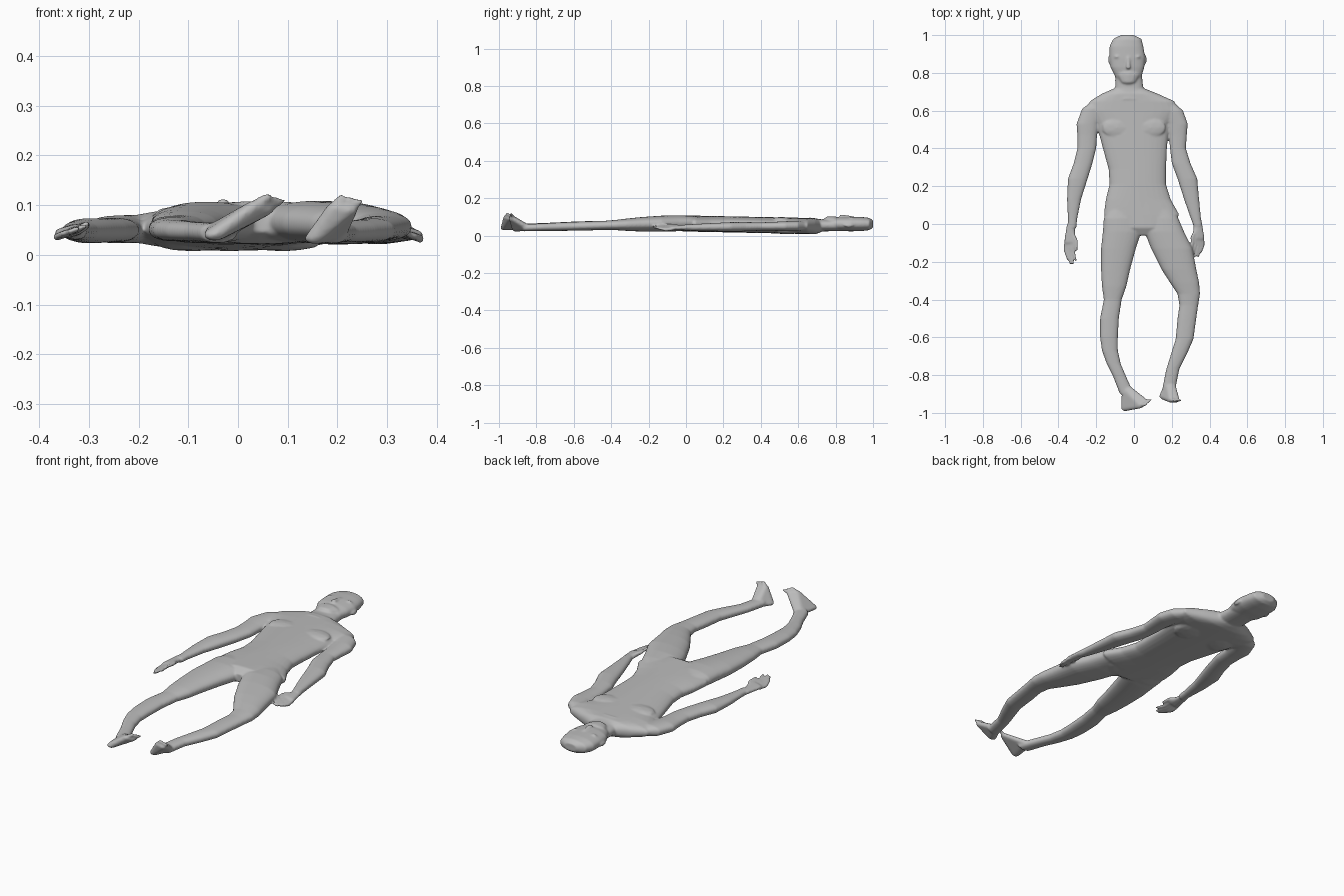
import bpy, bmesh, math
from mathutils import Vector

default = bpy.data.objects.get("Cube")
if default:
    bpy.data.objects.remove(default, do_unlink=True)

skin = bpy.data.materials.new("plain grey")
skin.use_nodes = True
GREY = (0.5, 0.5, 0.5, 1)
skin.diffuse_color = GREY
skin.node_tree.nodes["Principled BSDF"].inputs["Base Color"].default_value = GREY

body_mesh = bmesh.new()
SIDES = 28
FLATNESS = .33
THICKEST = .043


def half_depth(half_width):
    """Every slice is flattened; wide slices share one greatest thickness."""
    return min(THICKEST, .008 + FLATNESS * half_width)


def soft(value):
    return math.copysign(abs(value) ** .88, value)


def loft(start_height, end_height, slices):
    """Skin rounded slices given as (y, right edge, left edge), with the
    middle height running evenly from the first slice to the last."""
    first, last = slices[0][0], slices[-1][0]
    rings = []
    for y, right, left in slices:
        travelled = (y - first) / (last - first)
        height = start_height + (end_height - start_height) * travelled
        middle, half_width = (right + left) / 2, (left - right) / 2
        ring = []
        for side in range(SIDES):
            angle = math.tau * side / SIDES
            x = middle + half_width * soft(math.cos(angle))
            z = height + half_depth(half_width) * soft(math.sin(angle))
            ring.append(body_mesh.verts.new((x, y, z)))
        rings.append(ring)
    faces = [body_mesh.faces.new(rings[0]), body_mesh.faces.new(rings[-1])]
    for upper, lower in zip(rings, rings[1:]):
        for side in range(SIDES):
            after = (side + 1) % SIDES
            faces.append(body_mesh.faces.new(
                (upper[side], lower[side], lower[after], upper[after])))
    bmesh.ops.recalc_face_normals(body_mesh, faces=faces)


def hull(*balls):
    """Wrap a convex skin round balls given as (centre, radii)."""
    part = bmesh.new()
    for centre, radii in balls:
        made = bmesh.ops.create_icosphere(part, subdivisions=2, radius=1)
        for vert in made["verts"]:
            vert.co = Vector(centre) + vert.co * Vector(radii)
    bmesh.ops.convex_hull(part, input=part.verts)
    # Only the points on the outer skin belong to the hull
    buried = [face for face in part.faces if any(
        (other.co - face.calc_center_median()).dot(face.normal) > .0005
        and (other.co - face.calc_center_median()).dot(-face.normal) > .0005
        for other in part.verts)]
    bmesh.ops.delete(part, geom=buried, context="FACES")
    bmesh.ops.recalc_face_normals(part, faces=part.faces)
    scratch = bpy.data.meshes.new("scratch")
    part.to_mesh(scratch)
    part.free()
    body_mesh.from_mesh(scratch)
    bpy.data.meshes.remove(scratch)


def digit(root, knuckle, tip, radius):
    """A finger or toe: two tapering joints."""
    thick, thin = Vector((radius,) * 3), Vector((radius,) * 3) * .7
    hull((root, thick), (knuckle, thick))
    hull((knuckle, thick), (tip, thin))


def hand(side, wrist, finger_length):
    """A flat palm with four half-curled fingers and a thumb.
    Side is +1 for the left hand, -1 for the right."""
    def at(outward, down, up):
        return wrist + Vector((side * outward, -down, up))

    hull((wrist, (.023, .02, .013)), (at(.015, .08, -.003), (.02, .02, .011)),
         (at(-.01, .08, .004), (.017, .02, .011)))
    for finger in range(4):
        across = .026 - .014 * finger
        curl = -.008 + .005 * finger
        reach = finger_length * (.8, 1, 1, .85)[finger]
        digit(at(across, .08, curl), at(across + .003, .08 + reach / 2, curl - .003),
              at(across - .01, .08 + reach, curl + .003), .0085)
    digit(at(-.01, .04, .005), at(-.03, .08, .012), at(-.03, .13, .015), .009)


def foot(ankle, heel, big_toe, little_toe):
    """A turned-up foot: a hull from ankle and heel to the toe line."""
    sole = heel.lerp(big_toe, .75), heel.lerp(little_toe, .75)
    hull((ankle, (.03, .025, .017)), (heel, (.022, .02, .012)),
         *[(corner, (.017, .018, .012)) for corner in sole])
    for toe in range(5):
        root = sole[0].lerp(sole[1], toe / 4)
        tip = big_toe.lerp(little_toe, toe / 4)
        digit(root, root.lerp(tip, .5), tip, .008 if toe else .011)


# Head, jaw and neck
loft(.062, .062, [(1, -.07, 0), (.98, -.11, .04), (.94, -.13, .05), (.88, -.13, .06),
                  (.83, -.125, .055), (.78, -.1, .04), (.75, -.08, .02)])
hull(((-.03, .79, .08), (.06, .03, .024)), ((-.03, .755, .085), (.04, .015, .017)))
loft(.056, .054, [(.86, -.1, .04), (.76, -.1, .045), (.72, -.1, .05), (.66, -.13, .08)])

# Nose, brows and ears
hull(((-.03, .88, .1), (.008, .01, .006)), ((-.03, .83, .107), (.012, .01, .006)))
for offset in (-1, 1):
    hull(((-.035 + offset * .055, .885, .094), (.015, .008, .008)))
    hull(((-.035 + offset * .095, .87, .055), (.007, .025, .012)))

# Torso from the neck base down to the crotch
loft(.05, .066, [(.72, -.1, .05), (.69, -.17, .125), (.65, -.235, .215), (.6, -.25, .235),
                 (.53, -.2, .185), (.4, -.165, .175), (.29, -.135, .17), (.21, -.13, .17),
                 (.13, -.15, .195), (.05, -.16, .24), (-.02, -.1, .2), (-.06, .01, .09)])

# Chest and buttock masses
for offset in (-.09, .09):
    hull(((offset, .51, .084), (.08, .055, .016)))
    hull(((offset, .54, .025), (.08, .08, .018)))
    hull(((offset + .03, 0, .045), (.085, .085, .022)))

# Right and left arms
loft(.052, .046, [(.64, -.235, -.16), (.61, -.275, -.15), (.53, -.305, -.185), (.47, -.3, -.195),
                  (.4, -.3, -.2), (.32, -.32, -.22), (.24, -.35, -.245), (.13, -.355, -.28),
                  (.03, -.35, -.3), (-.02, -.35, -.305)])
loft(.052, .043, [(.64, .14, .215), (.6, .14, .26), (.53, .175, .285), (.47, .185, .28),
                  (.4, .19, .275), (.32, .2, .3), (.24, .23, .335), (.13, .265, .345),
                  (.03, .3, .355), (-.01, .315, .36)])

# Hands
hand(-1, Vector((-.335, -.01, .047)), .12)
hand(1, Vector((.338, .01, .043)), .1)

# Right and left legs
loft(.068, .044, [(.09, -.13, 0), (.03, -.16, .03), (-.04, -.165, .04), (-.13, -.175, .01),
                  (-.24, -.175, -.02), (-.33, -.17, -.04), (-.4, -.16, -.065), (-.5, -.18, -.08),
                  (-.6, -.18, -.085), (-.67, -.17, -.085), (-.74, -.145, -.07),
                  (-.81, -.11, -.04), (-.9, -.075, 0)])
loft(.07, .042, [(.09, .07, .19), (.03, .06, .235), (-.04, .055, .265), (-.13, .09, .31),
                 (-.24, .145, .33), (-.31, .19, .345), (-.37, .23, .35), (-.43, .24, .34),
                 (-.5, .23, .33), (-.61, .22, .315), (-.69, .195, .28), (-.77, .17, .24),
                 (-.87, .15, .22)])

# Feet
foot(Vector((-.035, -.88, .05)), Vector((-.048, -.972, .04)),
     Vector((.06, -.955, .117)), Vector((.09, -.93, .108)))
foot(Vector((.19, -.85, .042)), Vector((.155, -.91, .033)),
     Vector((.208, -.935, .115)), Vector((.247, -.935, .108)))

# One continuous skin over all the parts
mesh = bpy.data.meshes.new("body")
body_mesh.to_mesh(mesh)
body_mesh.free()
mesh.materials.append(skin)
body = bpy.data.objects.new("body", mesh)
bpy.context.collection.objects.link(body)
fuse = body.modifiers.new("fuse", "REMESH")
fuse.mode = "VOXEL"
fuse.voxel_size = .005
fuse.use_smooth_shade = True
relax = body.modifiers.new("relax", "SMOOTH")
relax.factor = .5
relax.iterations = 8
